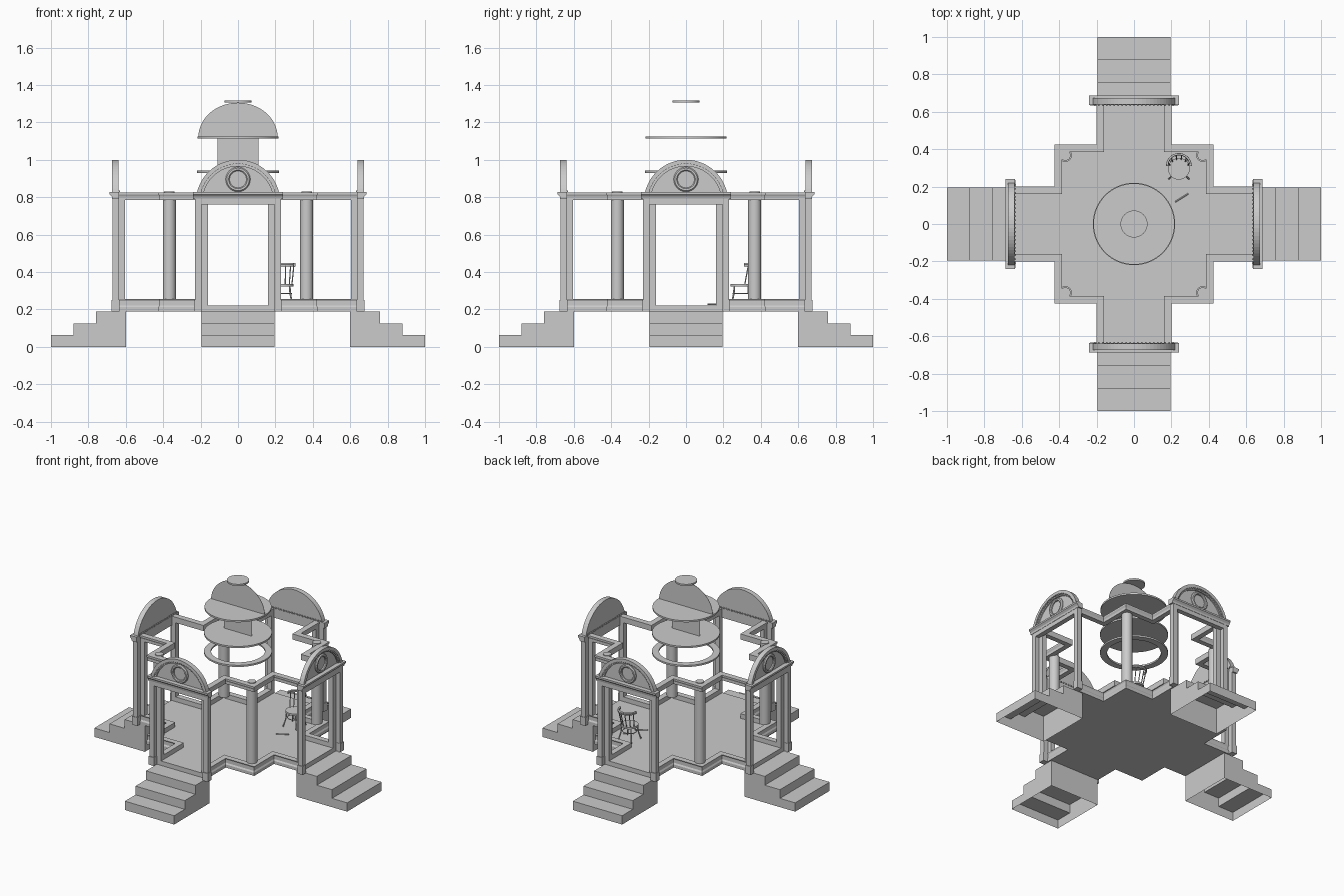
import bpy, bmesh
from math import sin, cos, pi, radians, asin, sqrt
from mathutils import Matrix, Vector

if "Cube" in bpy.data.objects:
    bpy.data.objects.remove(bpy.data.objects["Cube"])


def finish(name, bm, turn=0, smooth=False):
    bmesh.ops.transform(bm, matrix=Matrix.Rotation(turn * pi / 2, 4, 'Z'), verts=bm.verts)
    me = bpy.data.meshes.new(name)
    bm.to_mesh(me)
    bm.free()
    ob = bpy.data.objects.new(name, me)
    bpy.context.collection.objects.link(ob)
    if smooth:
        bpy.ops.object.select_all(action='DESELECT')
        ob.select_set(True)
        bpy.context.view_layer.objects.active = ob
        bpy.ops.object.shade_smooth_by_angle(angle=radians(35))
    return ob


def prism(name, pts, vec, turn=0, open_bottom=False):
    bm = bmesh.new()
    f = bm.faces.new([bm.verts.new(p) for p in pts])
    r = bmesh.ops.extrude_face_region(bm, geom=[f], use_keep_orig=True)
    bmesh.ops.translate(bm, vec=vec, verts=[g for g in r['geom'] if isinstance(g, bmesh.types.BMVert)])
    bmesh.ops.recalc_face_normals(bm, faces=bm.faces)
    if open_bottom:
        low = [f for f in bm.faces if all(v.co.z < 1e-4 for v in f.verts)]
        bmesh.ops.delete(bm, geom=low, context='FACES')
    return finish(name, bm, turn)


def box(name, x0, x1, y0, y1, z0, z1, turn=0):
    return prism(name, [(x0, y0, z0), (x1, y0, z0), (x1, y1, z0), (x0, y1, z0)], (0, 0, z1 - z0), turn)


def disc(name, x, y, z0, z1, r, n=48):
    bm = bmesh.new()
    bmesh.ops.create_cone(bm, cap_ends=True, segments=n, radius1=r, radius2=r, depth=z1 - z0,
                          matrix=Matrix.Translation((x, y, (z0 + z1) / 2)))
    return finish(name, bm, 0, True)


def lathe_ring(name, profile, n=48, matrix=Matrix(), turn=0):
    bm = bmesh.new()
    rows = [[bm.verts.new((r * cos(2 * pi * i / n), r * sin(2 * pi * i / n), z)) for r, z in profile]
            for i in range(n)]
    m = len(profile)
    for i in range(n):
        a, b = rows[i], rows[(i + 1) % n]
        for j in range(m):
            bm.faces.new((a[j], b[j], b[(j + 1) % m], a[(j + 1) % m]))
    bmesh.ops.recalc_face_normals(bm, faces=bm.faces)
    bmesh.ops.transform(bm, matrix=matrix, verts=bm.verts)
    return finish(name, bm, turn, True)


def corner_sweep(name, profile, turn):
    # moulding following one stepped inner corner of the cross plan
    bm = bmesh.new()
    rows = []
    for d, z in profile:
        a, c = 0.195 - d, 0.42 - d
        rows.append([bm.verts.new((x, y, z)) for x, y in
                     ((a, 0.64), (a, c), (c, c), (c, a), (0.64, a))])
    m = len(rows)
    for j in range(m):
        p, q = rows[j], rows[(j + 1) % m]
        for i in range(4):
            bm.faces.new((p[i], p[i + 1], q[i + 1], q[i]))
    for i in (0, 4):
        bm.faces.new([r[i] for r in rows])
    bmesh.ops.recalc_face_normals(bm, faces=bm.faces)
    finish(name, bm, turn)


def tube(name, pts, r, cyclic=False):
    cu = bpy.data.curves.new(name, 'CURVE')
    cu.dimensions = '3D'
    cu.bevel_depth, cu.bevel_resolution, cu.use_fill_caps, cu.resolution_u = r, 2, True, 5
    s = cu.splines.new('BEZIER')
    s.bezier_points.add(len(pts) - 1)
    for b, p in zip(s.bezier_points, pts):
        b.co, b.handle_left_type, b.handle_right_type = p, 'AUTO', 'AUTO'
    s.use_cyclic_u = cyclic
    ob = bpy.data.objects.new(name, cu)
    bpy.context.collection.objects.link(ob)
    bpy.ops.object.select_all(action='DESELECT')
    ob.select_set(True)
    bpy.context.view_layer.objects.active = ob
    bpy.ops.object.convert(target='MESH')


# cross-shaped floor
quarter = [(0.195, 0.64), (0.195, 0.42), (0.42, 0.42), (0.42, 0.195), (0.64, 0.195)]
plan = []
for k in range(4):
    R = Matrix.Rotation(-k * pi / 2, 3, 'Z')
    plan += [tuple(R @ Vector((x, y, 0.19))) for x, y in quarter]
prism('floor', plan, (0, 0, 0.032))

CZ, R0 = 0.775, 0.225


def arc(r, z0, y, n=28):
    t0 = asin((z0 - CZ) / r)
    return [(r * cos(t0 + (pi - 2 * t0) * i / n), y, CZ + r * sin(t0 + (pi - 2 * t0) * i / n))
            for i in range(n + 1)]


for k in range(4):
    # hollow stairs
    prism('stairs', [(-0.195, y, z) for y, z in ((-1, 0), (-1, .063), (-.88, .063), (-.88, .125),
          (-.76, .125), (-.76, .188), (-.6, .188), (-.6, 0))], (0.39, 0, 0), k, True)
    # base kerb and upper beam around the corner
    corner_sweep('kerb', [(-.006, .19), (-.006, .212), (0, .222), (0, .245), (-.005, .255),
                          (.035, .255), (.035, .222), (.035, .19)], k)
    corner_sweep('beam', [(0, .785), (0, .803), (-.006, .815), (-.006, .825), (.035, .825), (.035, .785)], k)
    # corner column
    x, y = (0.367, -0.367)[k in (1, 2)], (0.367, -0.367)[k in (2, 3)]
    disc('column', x, y, 0.25, 0.79, 0.035, 32)
    disc('column_cap', x, y, 0.785, 0.83, 0.028, 32)
    # staggered door posts
    for s in (-1, 1):
        def span(a, b):
            return sorted((s * a, s * b))
        box('outer_post', *span(.195, .23), -.67, -.635, .19, .79, k)
        box('inner_post', *span(.16, .195), -.64, -.605, .22, .79, k)
        box('post_foot', *span(.193, .234), -.675, -.633, .19, .25, k)
    box('lintel', -.23, .23, -.67, -.635, .76, .795, k)
    # flared cornice
    prism('cornice', [(-.24, y, z) for y, z in ((-.635, .79), (-.672, .79), (-.675, .803), (-.687, .815),
          (-.687, .827), (-.635, .827))], (0.48, 0, 0), k)
    # arched pediment: panel, bands, round window trim, dentils
    prism('pediment_panel', arc(R0 - .004, .825, -.655), (0, 0.017, 0), k)
    prism('pediment_arch', arc(R0, .825, -.673) + arc(.203, .825, -.673)[::-1], (0, 0.035, 0), k)
    prism('pediment_inner_arch', arc(.204, .825, -.664) + arc(.19, .825, -.664)[::-1], (0, 0.012, 0), k)
    lathe_ring('round_trim', [(.045, -.004), (.045, .008), (.05, .013), (.06, .013), (.066, .006), (.066, -.004)],
               40, Matrix.Translation((0, -.655, .895)) @ Matrix.Rotation(pi / 2, 4, 'X'), k)
    bm = bmesh.new()
    for i in range(29):
        t = pi * (0.12 + 0.76 * i / 28)
        bmesh.ops.create_cube(bm, size=1, matrix=Matrix.Translation((.2 * cos(t), -.667, CZ + .2 * sin(t)))
                              @ Matrix.Rotation(-t, 4, 'Y') @ Matrix.Diagonal((.008, .008, .008, 1)))
    for i in range(21):
        bmesh.ops.create_cube(bm, size=1, matrix=Matrix.Translation(((i - 10) * .021, -.634, .832))
                              @ Matrix.Diagonal((.008, .008, .008, 1)))
    finish('dentils', bm, k)

# dome: crossing sheet, discs and ring
dome = [(.212 * cos(pi * i / 32), 0, 1.12 + .185 * sin(pi * i / 32)) for i in range(33)]
prism('dome_sheet', [(x, -.001, z) for x, _, z in dome], (0, .002, 0))
box('drum_sheet', -.11, .11, -.001, .001, .935, 1.12)
disc('dome_base_disc', 0, 0, 1.113, 1.125, .217, 64)
disc('dome_top_disc', 0, 0, 1.305, 1.317, .072)
disc('drum_base_disc', 0, 0, .93, .942, .22, 64)
lathe_ring('lower_ring', [(.175, .795), (.22, .795), (.22, .807), (.175, .807)], 64)

# chair
CX, CY = 0.24, 0.295
disc('chair_seat', CX, CY, .322, .335, .058, 32)
for i in range(4):
    a = pi / 4 + i * pi / 2
    tube('chair_leg', [(CX + r * cos(a), CY + r * sin(a), z) for r, z in
                       ((.052, .325), (.056, .285), (.075, .224))], .0045)
tube('chair_brace', [(CX + .045 * cos(i * pi / 4), CY + .045 * sin(i * pi / 4), .285) for i in range(8)],
     .003, True)
for dz in (0, .008):
    tube('chair_top_rail', [(CX + .063 * cos(pi * i / 8), CY + .015 + .063 * sin(pi * i / 8), .435 + dz)
                            for i in range(9)], .006)
for i in range(6):
    a = pi * (0.12 + 0.76 * i / 5)
    tube('chair_spindle', [(CX + .052 * cos(a), CY + .052 * sin(a), .333),
                           (CX + .063 * cos(a), CY + .015 + .063 * sin(a), .435)], .0032)

# sheet and rod on the floor
prism('floor_sheet', [(.265, .21, .223), (.32, .13, .223), (.37, .165, .223), (.335, .255, .223)], (0, 0, .002))
tube('floor_rod', [(.22, .118, .227), (.29, .162, .227)], .004)
